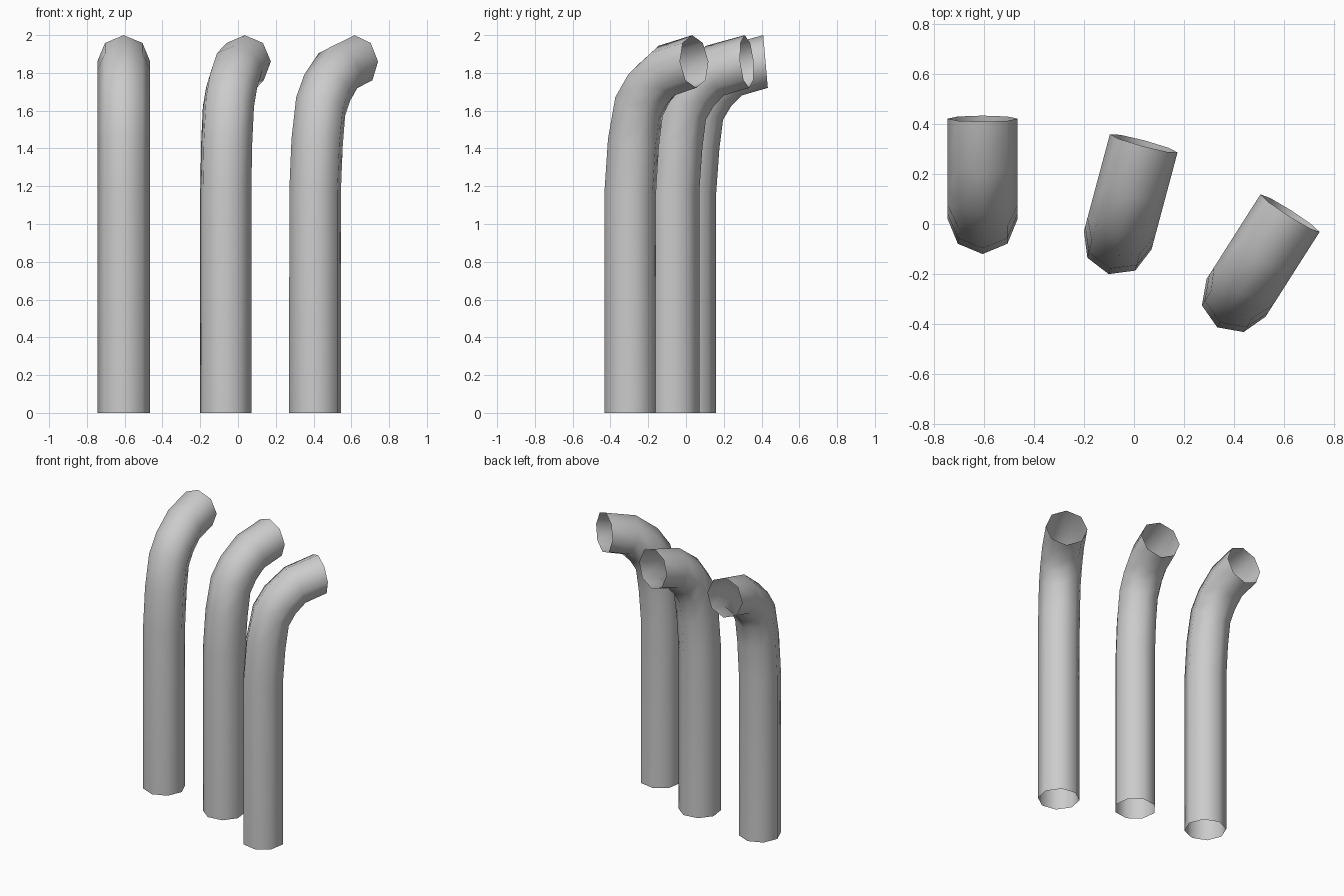
import bpy, bmesh
from math import sin, cos, pi, radians
from mathutils import Matrix

if "Cube" in bpy.data.objects:
    bpy.data.objects.remove(bpy.data.objects["Cube"])

R, SIDES = 0.14, 8
# centre line: forward offset, height, tangent angle above horizontal
PATH = [(0, 0, 90), (0, 1.17, 89), (0.02, 1.43, 78), (0.055, 1.622, 60),
        (0.12, 1.722, 44), (0.226, 1.812, 20), (0.401, 1.86, 5)]


def bent_pipe(name, x, y, turn):
    bm = bmesh.new()
    rings = []
    for d, z, ang in PATH:
        a = radians(ang)
        ring = []
        for i in range(SIDES):
            t = 2 * pi * i / SIDES
            u = R * cos(t)  # towards the outside of the bend
            ring.append(bm.verts.new((R * sin(t), d - u * sin(a), z + u * cos(a))))
        rings.append(ring)
    # open tube skin
    for lo, hi in zip(rings, rings[1:]):
        for i in range(SIDES):
            j = (i + 1) % SIDES
            bm.faces.new((lo[i], lo[j], hi[j], hi[i]))
    bmesh.ops.recalc_face_normals(bm, faces=bm.faces)
    for f in bm.faces:
        f.smooth = True
    me = bpy.data.meshes.new(name)
    bm.to_mesh(me)
    bm.free()
    ob = bpy.data.objects.new(name, me)
    bpy.context.collection.objects.link(ob)
    ob.matrix_world = Matrix.Translation((x, y, 0)) @ Matrix.Rotation(radians(-turn), 4, 'Z')


# three exhaust pipes fanned outwards
bent_pipe("pipe_left", -0.605, 0.02, 0)
bent_pipe("pipe_middle", -0.065, -0.065, 15)
bent_pipe("pipe_right", 0.408, -0.295, 32.5)
